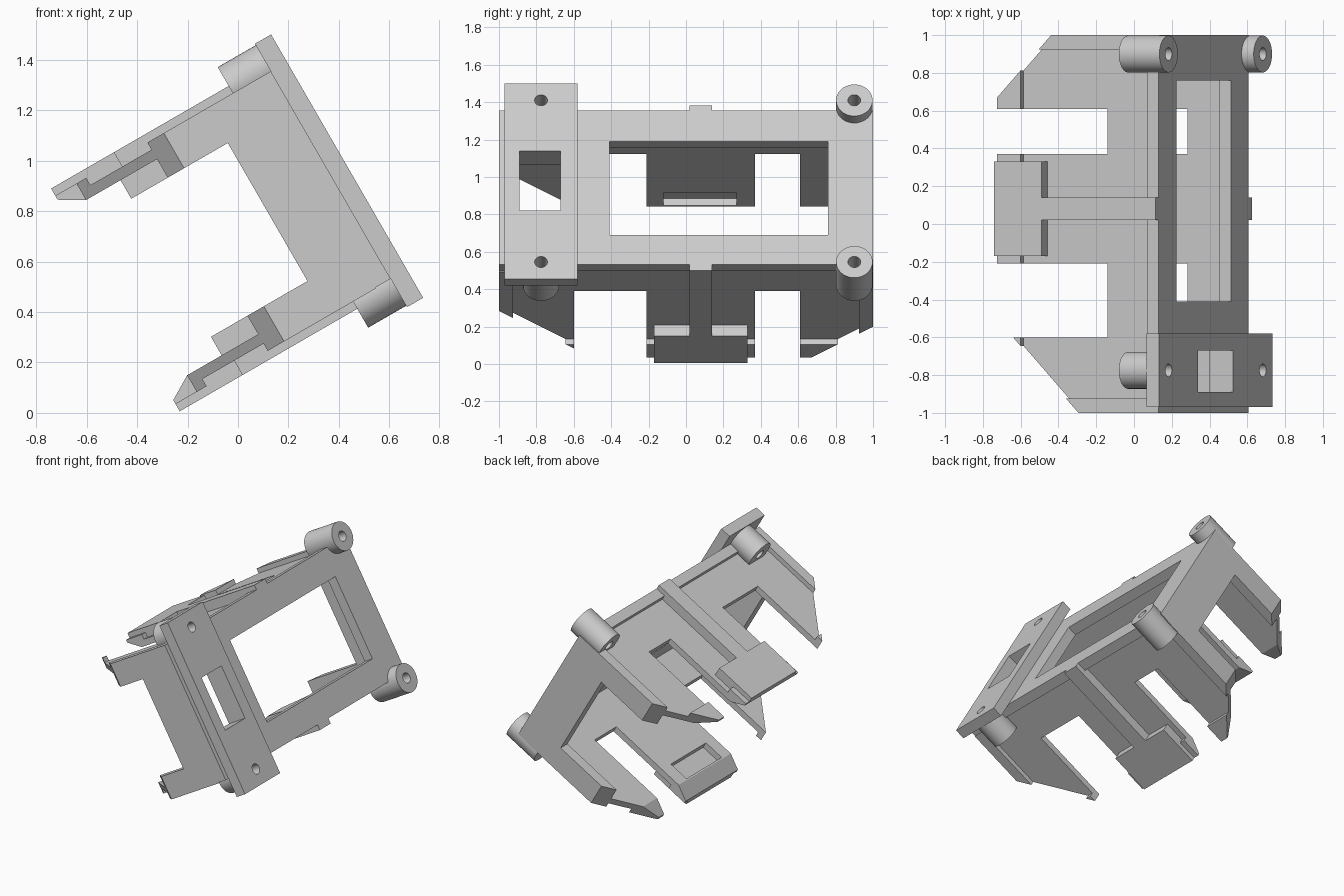
import bpy, bmesh, math
from mathutils import Matrix

cube = bpy.data.objects.get("Cube")
if cube:
    bpy.data.objects.remove(cube)

grey = bpy.data.materials.new("plain grey")
grey.use_nodes = True
grey.diffuse_color = (0.6, 0.6, 0.6, 1)
grey.node_tree.nodes["Principled BSDF"].inputs["Base Color"].default_value = (0.6, 0.6, 0.6, 1)

# The bracket is built upright (x outward, y along, z up its face), then leaned back
TILT = Matrix.Rotation(math.radians(-30), 4, 'Y')
MID = 0.631          # mirror height between the two arms


def finish(name, bm):
    bmesh.ops.recalc_face_normals(bm, faces=bm.faces)
    mesh = bpy.data.meshes.new(name)
    bm.to_mesh(mesh)
    bm.free()
    mesh.materials.append(grey)
    obj = bpy.data.objects.new(name, mesh)
    bpy.context.collection.objects.link(obj)
    obj.matrix_world = TILT
    return obj


def prism(name, outline, low, high, axis='Z', flip=False):
    """Extrude an (x, y) outline along z, or an (x, z) outline along y."""
    bm = bmesh.new()

    def place(p, q, h):
        x, y, z = (p, q, h) if axis == 'Z' else (p, h, q)
        return (x, y, 2 * MID - z if flip else z)

    bottom = [bm.verts.new(place(p, q, low)) for p, q in outline]
    top = [bm.verts.new(place(p, q, high)) for p, q in outline]
    bm.faces.new(bottom)
    bm.faces.new(top)
    n = len(outline)
    for i in range(n):
        j = (i + 1) % n
        bm.faces.new((bottom[i], bottom[j], top[j], top[i]))
    return finish(name, bm)


def box(name, x0, x1, y0, y1, z0, z1, flip=False):
    return prism(name, [(x0, y0), (x1, y0), (x1, y1), (x0, y1)], z0, z1, flip=flip)


def rod(name, radius, x0, x1, y, z):
    bm = bmesh.new()
    place = Matrix.Translation(((x0 + x1) / 2, y, z)) @ Matrix.Rotation(math.pi / 2, 4, 'Y')
    bmesh.ops.create_cone(bm, cap_ends=True, segments=40, radius1=radius,
                          radius2=radius, depth=x1 - x0, matrix=place)
    return finish(name, bm)


def cut(obj, *cutters):
    for cutter in cutters:
        cutter.hide_render = True
        mod = obj.modifiers.new("cut", 'BOOLEAN')
        mod.operation = 'DIFFERENCE'
        mod.solver = 'EXACT'
        mod.object = cutter
    bpy.context.view_layer.update()
    graph = bpy.context.evaluated_depsgraph_get()
    mesh = bpy.data.meshes.new_from_object(obj.evaluated_get(graph))
    obj.modifiers.clear()
    obj.data = mesh
    for cutter in cutters:
        bpy.data.objects.remove(cutter)


def smooth(obj):
    bpy.ops.object.select_all(action='DESELECT')
    obj.select_set(True)
    bpy.context.view_layer.objects.active = obj
    bpy.ops.object.shade_smooth_by_angle(angle=math.radians(30))


BACK, FRONT, NOTCH, TIP = 0.79, 0.864, 0.46, -0.197
WALL = 0.72
POST_Z = (1.13, 2 * MID - 1.13)


def screw_holes(y):
    return [rod("hole_cutter", 0.034, 0.5, 1, y, z) for z in POST_Z]


# Frame with its large window and the small window behind the mounting plate
frame = box("frame", WALL, BACK, -1, 1, 0.158, 1.108)
cut(frame, box("window_cutter", 0.6, 1, -0.41, 0.76, 0.34, 0.918),
    box("slot_cutter", 0.6, 1, -0.89, -0.67, 0.448, 0.817),
    *screw_holes(-0.775), *screw_holes(0.9))

# Mounting plate
plate = box("mounting_plate", BACK, FRONT, -0.97, -0.58, 0.028, 1.234)
cut(plate, box("slot_cutter", 0.6, 1, -0.89, -0.67, 0.448, 0.817), *screw_holes(-0.775))

# Screw posts
for y, end, label in ((-0.775, BACK, "front"), (0.9, FRONT, "back")):
    for z, level in zip(POST_Z, ("upper", "lower")):
        post = rod(f"{level}_{label}_screw_post", 0.0975, 0.616, end, y, z)
        cut(post, rod("hole_cutter", 0.034, 0.5, 1, y, z))
        smooth(post)

# End walls joining the arms
for y0, y1, label in ((-1, -0.925, "front"), (0.925, 1, "back")):
    box(f"{label}_end_wall", 0.5, WALL, y0, y1, 0.315, 0.947)

# Arms: three fingers with a recessed outer face, lips and tapered tips
ARM = [(WALL, -1), (0.3, -1), (-0.1, -0.6), (NOTCH, -0.6), (NOTCH, -0.21),
       (TIP, -0.21), (TIP, 0.37), (NOTCH, 0.37), (NOTCH, 0.61), (TIP, 0.61),
       (TIP, 0.67), (0.133, 1), (WALL, 1)]
TAPER = [(-0.1, 1.032), (-0.3, 1.151), (-0.3, 0.9), (-0.1, 0.9)]

for flip, level in ((False, "upper"), (True, "lower")):
    def taper():
        return prism("taper_cutter", TAPER, -1.2, 1.2, axis='Y', flip=flip)

    arm = prism(f"{level}_arm", ARM, 1.032, 1.108, flip=flip)
    cut(arm, box("recess_cutter", -0.055, WALL + 0.1, -0.925, 0.925, 1.075, 1.2, flip),
        box("pocket_cutter", -0.09, 0.05, -0.12, 0.27, 1.0, 1.075, flip), taper())

    # Inner stiffeners along both ends
    prism(f"{level}_front_stiffener",
          [(WALL, -1), (0.3, -1), (0.225, -0.925), (WALL, -0.925)], 0.947, 1.032, flip=flip)
    prism(f"{level}_back_stiffener",
          [(WALL, 1), (0.133, 1), (0.058, 0.925), (WALL, 0.925)], 0.947, 1.032, flip=flip)

    # Raised thumb tab with its spine
    tab = prism(f"{level}_tab",
                [(TIP, -0.17), (0.092, -0.17), (0.092, 0.02), (BACK, 0.02), (BACK, 0.14),
                 (0.092, 0.14), (0.092, 0.33), (TIP, 0.33)], 1.075, 1.141, flip=flip)
    cut(tab, taper())
